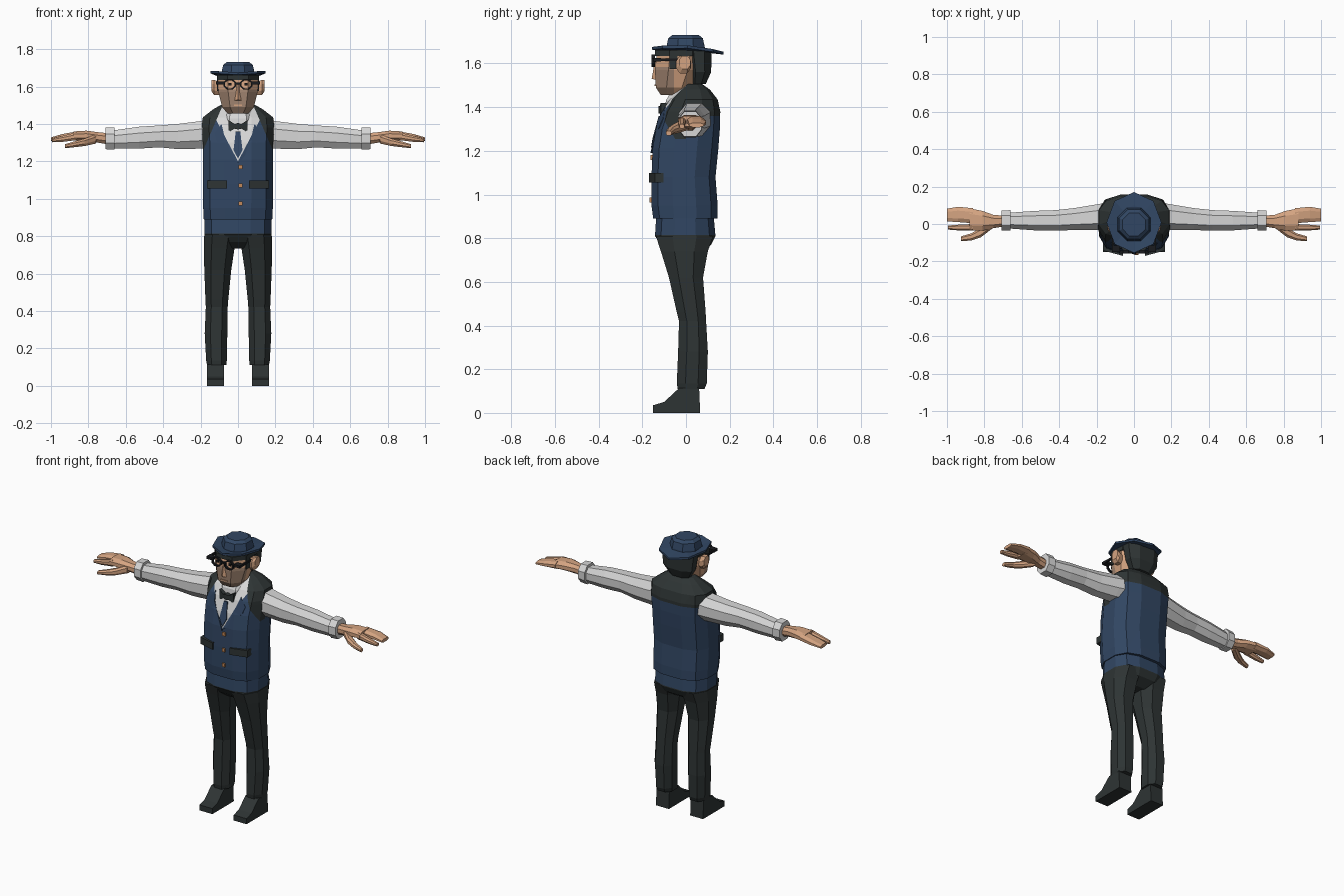
import bpy, bmesh, math
from mathutils import Vector

if "Cube" in bpy.data.objects:
    bpy.data.objects.remove(bpy.data.objects["Cube"])


def material(name, rgb):
    m = bpy.data.materials.new(name)
    m.diffuse_color = (*rgb, 1)
    m.use_nodes = True
    m.node_tree.nodes["Principled BSDF"].inputs["Base Color"].default_value = m.diffuse_color
    return m


BLUE = material("navy cloth", (0.031, 0.062, 0.125))
DARK = material("charcoal cloth", (0.027, 0.034, 0.034))
SHIRT = material("white shirt", (0.68, 0.68, 0.68))
SKIN = material("skin", (0.66, 0.37, 0.22))
STUBBLE = material("stubble", (0.36, 0.235, 0.165))
BLACK = material("black frame", (0.01, 0.011, 0.013))
BRASS = material("brass", (0.55, 0.25, 0.10))

SIGNS = [(1, 1), (-1, 1), (-1, -1), (1, -1)]


def section(quarter):
    """Mirror a quarter outline into a full closed outline."""
    out = []
    for i, (sx, sy) in enumerate(SIGNS):
        q = quarter if i % 2 == 0 else quarter[::-1]
        out += [(a * sx, b * sy) for a, b in q]
    return out


OCT = section([(1, 0.42), (0.5, 1)])
CHEST = section([(1, 0.35), (0.8, 0.8), (0.38, 1)])
BOXY = section([(1, 1)])


def finish(name, bm, mats, mirror=False, cuts=(), rule=None):
    """Cut colour borders, assign colours and create the object."""
    for co, no in cuts:
        geom = bm.verts[:] + bm.edges[:] + bm.faces[:]
        bmesh.ops.bisect_plane(bm, geom=geom, plane_co=co, plane_no=no, dist=1e-4)
    bmesh.ops.recalc_face_normals(bm, faces=bm.faces)
    if rule:
        for f in bm.faces:
            f.material_index = rule(f.calc_center_median(), f.normal)
    me = bpy.data.meshes.new(name)
    bm.to_mesh(me)
    bm.free()
    for m in mats:
        me.materials.append(m)
    ob = bpy.data.objects.new(name, me)
    bpy.context.collection.objects.link(ob)
    if mirror:
        ob.modifiers.new("mirror", 'MIRROR').use_clip = False
    return ob


def skin_rings(rings):
    bm = bmesh.new()
    rows = [[bm.verts.new(p) for p in r] for r in rings]
    n = len(rows[0])
    for r0, r1 in zip(rows, rows[1:]):
        for i in range(n):
            j = (i + 1) % n
            bm.faces.new((r0[i], r0[j], r1[j], r1[i]))
    bm.faces.new(rows[0])
    bm.faces.new(rows[-1])
    return bm


def loft(name, rings, mats, outline=OCT, axis='z', **kw):
    """Each ring: position along the axis, then the extents of the section."""
    pts = []
    for t, a0, a1, b0, b1 in rings:
        row = []
        for u, v in outline:
            a = (a0 + a1) / 2 + u * (a1 - a0) / 2
            b = (b0 + b1) / 2 + v * (b1 - b0) / 2
            row.append((a, b, t) if axis == 'z' else (t, a, b))
        pts.append(row)
    return finish(name, skin_rings(pts), mats, **kw)


def box(name, x0, x1, y0, y1, z0, z1, mat, mirror=False):
    return loft(name, [(z0, x0, x1, y0, y1), (z1, x0, x1, y0, y1)], [mat], BOXY, mirror=mirror)


# Vest body: shirt opening, dark shawl and dark back yoke
vest = [(0.89, .183, -.150, .145), (0.95, .186, -.158, .145), (1.08, .188, -.158, .135),
        (1.21, .188, -.153, .148), (1.30, .188, -.138, .155), (1.38, .194, -.110, .157),
        (1.435, .188, -.075, .145), (1.48, .13, -.03, .11), (1.505, .085, .0, .075)]


def vest_rule(c, n):
    a = abs(c.x)
    if c.y > 0:
        return 1 if c.z > 1.36 else 0
    if c.z > 1.25 + (0.19 - a) * 2.3:
        return 1
    return 2 if c.z > 1.2 + a * 1.9 else 0


vest_cuts = [((0, 0, 1.36), (0, 0, 1)), ((0, 0, 0), (0, 1, 0))]
for s in (-1, 1):
    vest_cuts += [((0, 0, 1.2), (-1.9 * s, 0, 1)), ((.19 * s, 0, 1.25), (2.3 * s, 0, 1))]
loft("vest", [(z, -w, w, f, b) for z, w, f, b in vest], [BLUE, DARK, SHIRT], CHEST,
     cuts=vest_cuts, rule=vest_rule)


def front_y(z):
    for (z0, _, f0, _), (z1, _, f1, _) in zip(vest, vest[1:]):
        if z0 <= z <= z1:
            return f0 + (f1 - f0) * (z - z0) / (z1 - z0)
    return 0


def chest_plate(name, pts, mat, lift, mirror=False):
    """Thin plate that follows the slope of the chest."""
    rows = [[(x, front_y(z) + max(0, abs(x) - .07) * .45 - d, z) for x, z in pts]
            for d in (lift, lift - .008)]
    return finish(name, skin_rings(rows), [mat], mirror=mirror)


# Lapels, tie and bow
chest_plate("lapel", [(0, 1.19), (.075, 1.345), (.088, 1.40), (.125, 1.35), (.115, 1.31)], BLUE, .009, True)
chest_plate("tie", [(0, 1.215), (.024, 1.26), (.012, 1.36), (-.012, 1.36), (-.024, 1.26)], BLUE, .008)
loft("bow", [(0, -.125, -.08, 1.37, 1.405), (.018, -.122, -.08, 1.375, 1.40), (.05, -.115, -.07, 1.355, 1.42)],
     [DARK], BOXY, 'x', mirror=True)

# Pockets and buttons
finish("pocket", skin_rings([[(.06, -.170, z), (.165, -.142, z), (.165, -.10, z), (.06, -.12, z)]
                             for z in (1.055, 1.098)]), [DARK], mirror=True)
for i, z in enumerate((0.975, 1.07, 1.17)):
    y = front_y(z)
    box("button_%d" % i, .003, .023, y - .009, y + .01, z - .011, z + .011, BRASS)

# Hips
loft("hips", [(0.735, -.07, .07, -.07, .06), (0.77, -.155, .155, -.115, .115), (0.81, -.178, .178, -.142, .135),
              (0.92, -.178, .178, -.135, .125)], [DARK, BLUE], CHEST,
     cuts=[((0, 0, .815), (0, 0, 1))], rule=lambda c, n: int(c.z > .815))

# Trouser legs and shoes
loft("leg", [(0.11, .063, .165, -.038, .085), (0.135, .06, .170, -.042, .095), (0.28, .057, .178, -.036, .100),
             (0.42, .055, .172, -.032, .092), (0.46, .052, .174, -.042, .090), (0.62, .036, .180, -.078, .078),
             (0.74, .018, .183, -.115, .100), (0.81, .006, .180, -.138, .125)], [DARK], mirror=True)
shoe = [(-.15, 0), (-.15, .035), (-.10, .05), (-.03, .115), (.06, .115), (.065, 0)]
finish("shoe", skin_rings([[(x, y, z) for y, z in shoe] for x in (.075, .165)]), [DARK], mirror=True)

# Sleeves and cuffs
loft("sleeve", [(.14, -.035, .115, 1.27, 1.43), (.20, -.032, .105, 1.268, 1.415), (.32, -.032, .085, 1.265, 1.400),
                (.42, -.036, .074, 1.275, 1.392), (.53, -.034, .070, 1.268, 1.385), (.67, -.024, .060, 1.268, 1.365)],
     [SHIRT], axis='x', mirror=True)
loft("cuff", [(.66, -.036, .074, 1.262, 1.382), (.708, -.034, .072, 1.265, 1.380)], [SHIRT], axis='x', mirror=True)

# Hands
loft("palm", [(.69, -.012, .045, 1.290, 1.350), (.75, -.022, .048, 1.300, 1.356), (.81, -.036, .070, 1.308, 1.364),
              (.88, -.036, .084, 1.312, 1.360)], [SKIN], axis='x', mirror=True)
loft("fingers", [(.86, .004, .084, 1.314, 1.360), (.94, .010, .092, 1.312, 1.346), (1.0, .014, .082, 1.308, 1.328)],
     [SKIN], axis='x', mirror=True)
loft("index_finger", [(.86, -.036, .0, 1.314, 1.356), (.94, -.034, -.004, 1.304, 1.336), (.995, -.030, -.008, 1.302, 1.322)],
     [SKIN], axis='x', mirror=True)
loft("thumb", [(.76, -.026, .02, 1.295, 1.345), (.82, -.072, -.02, 1.282, 1.322), (.87, -.088, -.050, 1.276, 1.308),
               (.925, -.092, -.066, 1.270, 1.292)], [SKIN], axis='x', mirror=True)

# Shirt collar and neck
loft("neck", [(1.40, -.055, .055, -.045, .055), (1.53, -.055, .055, -.05, .055)], [SKIN])
loft("shirt_collar", [(1.38, -.095, .095, -.098, .085), (1.43, -.092, .092, -.092, .085),
                      (1.495, -.074, .074, -.055, .075)], [SHIRT])

# Head with stubble on the lower face
loft("head", [(1.455, -.055, .055, -.115, -.01), (1.49, -.085, .085, -.138, .03), (1.57, -.105, .105, -.142, .07),
              (1.66, -.108, .108, -.132, .08)], [SKIN, STUBBLE],
     cuts=[((0, 0, 1.585), (0, 0, 1)), ((0, -.055, 0), (0, 1, 0))],
     rule=lambda c, n: int(c.z < 1.585 and c.y < -.055))
finish("nose", skin_rings([[(-.02, -.138, 1.525), (.02, -.138, 1.525), (0, -.157, 1.53)],
                           [(-.010, -.136, 1.61), (.010, -.136, 1.61), (0, -.143, 1.61)]]), [SKIN])
box("mouth", -.022, .022, -.144, -.13, 1.497, 1.503, SKIN)
loft("ear", [(.095, -.035, .015, 1.555, 1.625), (.128, -.045, .022, 1.555, 1.635), (.142, -.03, .02, 1.575, 1.635)],
     [SKIN], axis='x', mirror=True)

# Hair and sideburns
loft("hair", [(1.505, -.065, .065, .02, .09), (1.56, -.10, .10, .015, .115), (1.66, -.112, .112, .0, .118)], [DARK])
box("sideburn", .095, .112, -.075, -.04, 1.575, 1.66, DARK, True)
loft("fringe", [(1.635, -.112, .112, -.142, .1), (1.662, -.112, .112, -.142, .1)], [DARK])

# Spectacles and pupils
LENS_X, LENS_Z = .044, 1.612


def lens(r, y):
    return [(LENS_X + 1.15 * r * math.cos(k * math.pi / 4 + .39), y,
             LENS_Z + r * math.sin(k * math.pi / 4 + .39)) for k in range(8)]


rim = bmesh.new()
loops = [[rim.verts.new(p) for p in lens(r, y)] for r, y in ((.031, -.143), (.031, -.157), (.023, -.157), (.023, -.143))]
for k in range(4):
    for i in range(8):
        a, b, j = loops[k], loops[(k + 1) % 4], (i + 1) % 8
        rim.faces.new((a[i], a[j], b[j], b[i]))
finish("spectacle_rim", rim, [BLACK], mirror=True)
box("spectacle_bridge", -.014, .014, -.156, -.144, 1.612, 1.622, BLACK)
box("spectacle_temple", .107, .117, -.12, .0, 1.612, 1.624, BLACK, True)
box("spectacle_hinge", .076, .117, -.15, -.115, 1.61, 1.626, BLACK, True)
box("pupil", .036, .052, -.147, -.13, 1.605, 1.618, BLACK, True)

# Hat: brim curled up at the sides, and a domed crown


def brim_ring(r, dz, curl):
    ring = []
    for k in range(8):
        t = k * math.pi / 4
        x, y = r * math.cos(t), r * math.sin(t)
        ring.append((x * .93, y * 1.03 + .008, 1.658 + dz + curl * math.cos(t) ** 2 - (.07 * y if curl else 0)))
    return ring


finish("hat_brim", skin_rings([brim_ring(.09, -.006, 0), brim_ring(.158, -.006, .018),
                               brim_ring(.158, .007, .018), brim_ring(.09, .009, 0)]), [BLUE])
crown = []
for z, r in ((1.65, .098), (1.675, .095), (1.715, .086), (1.73, .066)):
    crown.append([(r * math.cos(k * math.pi / 4 + .39), r * math.sin(k * math.pi / 4 + .39) - .002, z)
                  for k in range(8)])
finish("hat_crown", skin_rings(crown), [BLUE])
